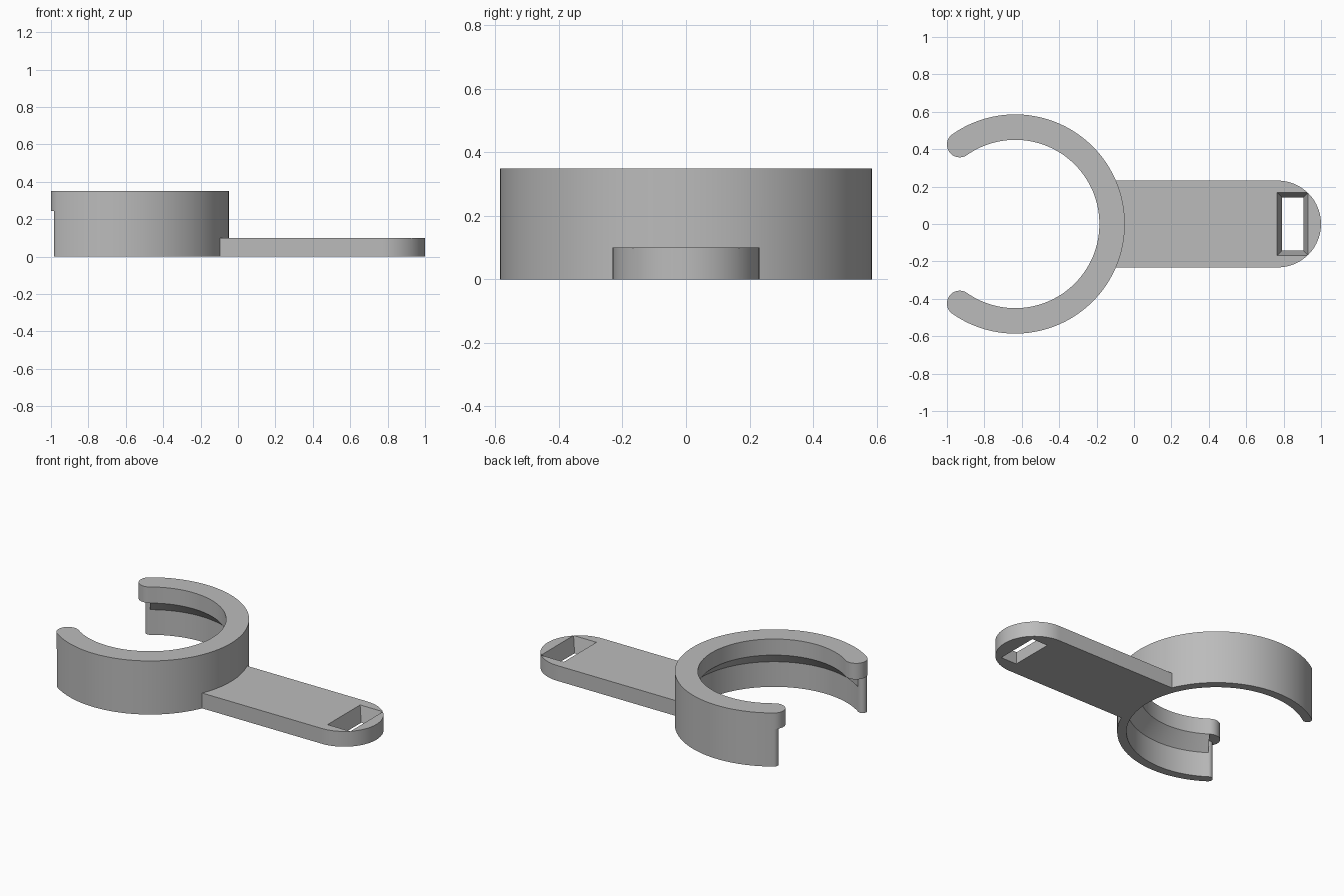
import bpy
import bmesh
from math import cos, sin, pi, radians

cube = bpy.data.objects.get("Cube")
if cube:
    bpy.data.objects.remove(cube)

# Main sizes
CX = -0.635                      # ring centre
R_OUT, R_RIM, R_WALL = 0.586, 0.45, 0.531
HEIGHT, RIM_Z = 0.35, 0.245
OPEN = radians(125)              # half sweep of the ring
END_X, HALF_W, THICK = 0.768, 0.232, 0.10

grey = bpy.data.materials.new("plain_grey")
grey.use_nodes = True
GREY = (0.5, 0.5, 0.5, 1)
grey.diffuse_color = GREY
grey.node_tree.nodes["Principled BSDF"].inputs["Base Color"].default_value = GREY


def finish(name, bm):
    bmesh.ops.recalc_face_normals(bm, faces=bm.faces)
    mesh = bpy.data.meshes.new(name)
    bm.to_mesh(mesh)
    bm.free()
    mesh.materials.append(grey)
    obj = bpy.data.objects.new(name, mesh)
    bpy.context.collection.objects.link(obj)
    return obj


def loft(name, loops):
    """Skin a row of matching closed loops and cap both ends."""
    bm = bmesh.new()
    rows = [[bm.verts.new(p) for p in loop] for loop in loops]
    for a, b in zip(rows, rows[1:]):
        for i in range(len(a)):
            j = (i + 1) % len(a)
            bm.faces.new((a[i], a[j], b[j], b[i]))
    bm.faces.new(rows[0])
    bm.faces.new(rows[-1])
    return finish(name, bm)


def prism(name, outline, z0, z1):
    return loft(name, [[(x, y, z) for x, y in outline] for z in (z0, z1)])


def arc(cx, cy, r, a0, a1, n):
    return [(cx + r * cos(a0 + (a1 - a0) * i / n),
             cy + r * sin(a0 + (a1 - a0) * i / n)) for i in range(n + 1)]


def combine(target, tool, operation):
    mod = target.modifiers.new("combine", 'BOOLEAN')
    mod.operation, mod.solver, mod.object = operation, 'EXACT', tool
    bpy.context.view_layer.objects.active = target
    bpy.ops.object.modifier_apply(modifier=mod.name)
    bpy.data.objects.remove(tool)


# Open ring: stepped section with a sloped ledge under the rim
section = [(R_OUT, 0), (R_OUT, HEIGHT), (R_RIM, HEIGHT), (R_RIM, RIM_Z),
           (R_WALL, RIM_Z - (R_WALL - R_RIM)), (R_WALL, 0)]
STEPS = 100
angles = [OPEN * (2 * i / STEPS - 1) for i in range(STEPS + 1)]
holder = loft("ring_clip_with_handle",
              [[(CX + r * cos(a), r * sin(a), z) for r, z in section] for a in angles])

# Rounded tips of the rim and of the thin wall
for side in (1, -1):
    for r_in, z0, z1 in ((R_RIM, RIM_Z, HEIGHT), (R_WALL, 0, RIM_Z)):
        mid, rad, a = (r_in + R_OUT) / 2, (R_OUT - r_in) / 2, side * OPEN
        tip = arc(CX + mid * cos(a), mid * sin(a), rad, a, a + side * pi, 20)
        combine(holder, prism("tip", tip, z0, z1), 'UNION')

# Flat handle with a round end, its root buried in the ring wall
root_r = R_OUT - 0.02
root = arc(CX, 0, root_r, 0.41, -0.41, 16)
root[0], root[-1] = (root[0][0], HALF_W), (root[-1][0], -HALF_W)
outline = root + arc(END_X, 0, HALF_W, -pi / 2, pi / 2, 40)
handle = prism("handle", outline, 0, THICK)

# Tapered strap slot
def slot_loop(grow, z):
    x0, x1, y = 0.79 - grow, 0.905 + grow, 0.143 + grow
    return [(x0, -y, z), (x1, -y, z), (x1, y, z), (x0, y, z)]


TAPER = 0.025
slot = loft("slot", [slot_loop(-TAPER * 0.2, -THICK * 0.2),
                     slot_loop(TAPER * 1.2, THICK * 1.2)])
combine(handle, slot, 'DIFFERENCE')
combine(holder, handle, 'UNION')

# Smooth curves, crisp edges
bpy.ops.object.select_all(action='DESELECT')
holder.select_set(True)
bpy.context.view_layer.objects.active = holder
bpy.ops.object.shade_smooth_by_angle(angle=radians(30))
